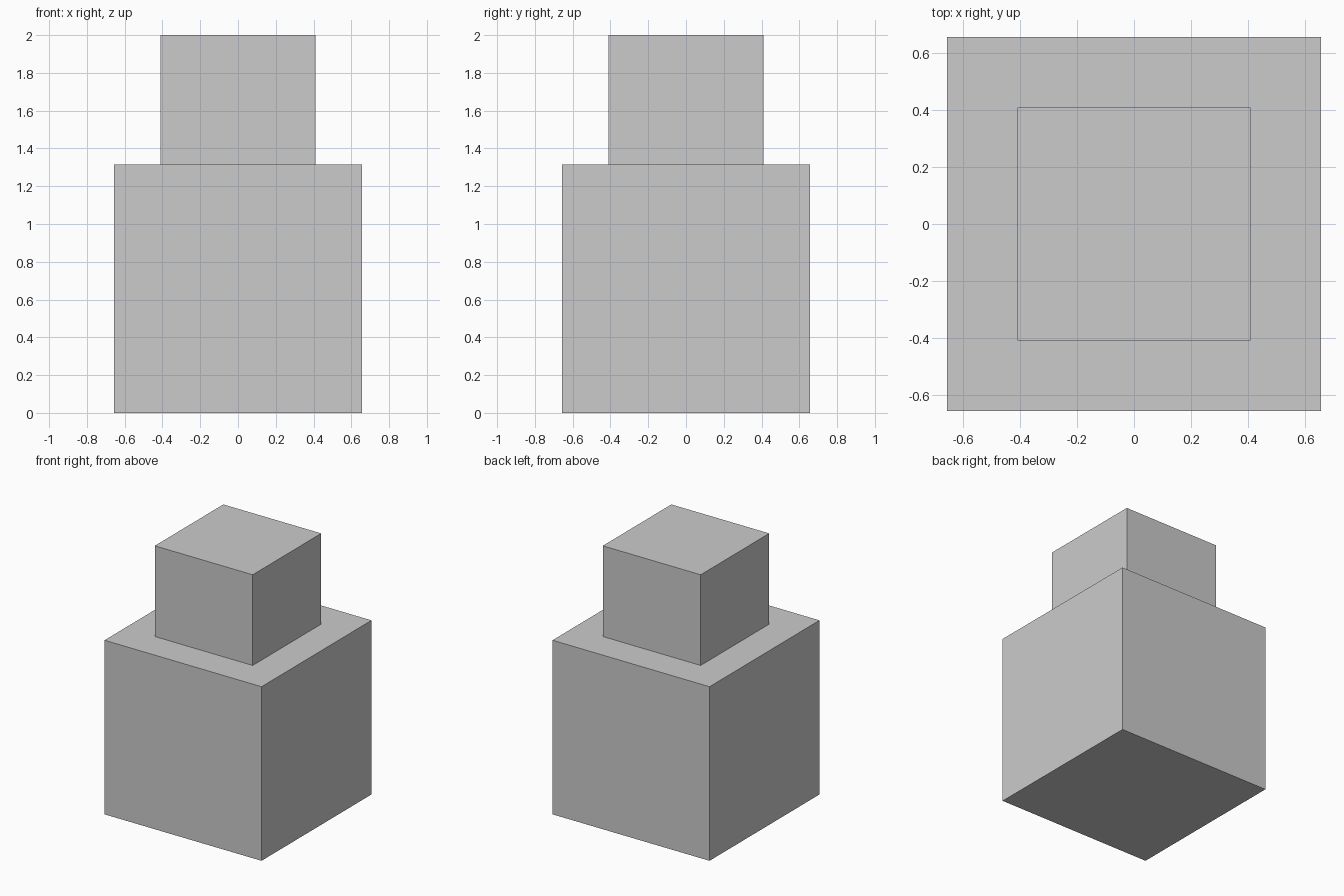
import bpy

if "Cube" in bpy.data.objects:
    bpy.data.objects.remove(bpy.data.objects["Cube"])


def block(name, width, z0, z1):
    """Square block centred on the z axis, spanning z0 to z1."""
    bpy.ops.mesh.primitive_cube_add(size=1, location=(0, 0, (z0 + z1) / 2))
    obj = bpy.context.object
    obj.name = name
    obj.scale = (width, width, z1 - z0)
    bpy.ops.object.transform_apply(location=False, rotation=False, scale=True)
    return obj


# Large lower cube
block("base_block", 1.312, 0.0, 1.315)

# Smaller block resting on top
block("top_block", 0.818, 1.315, 2.0)
